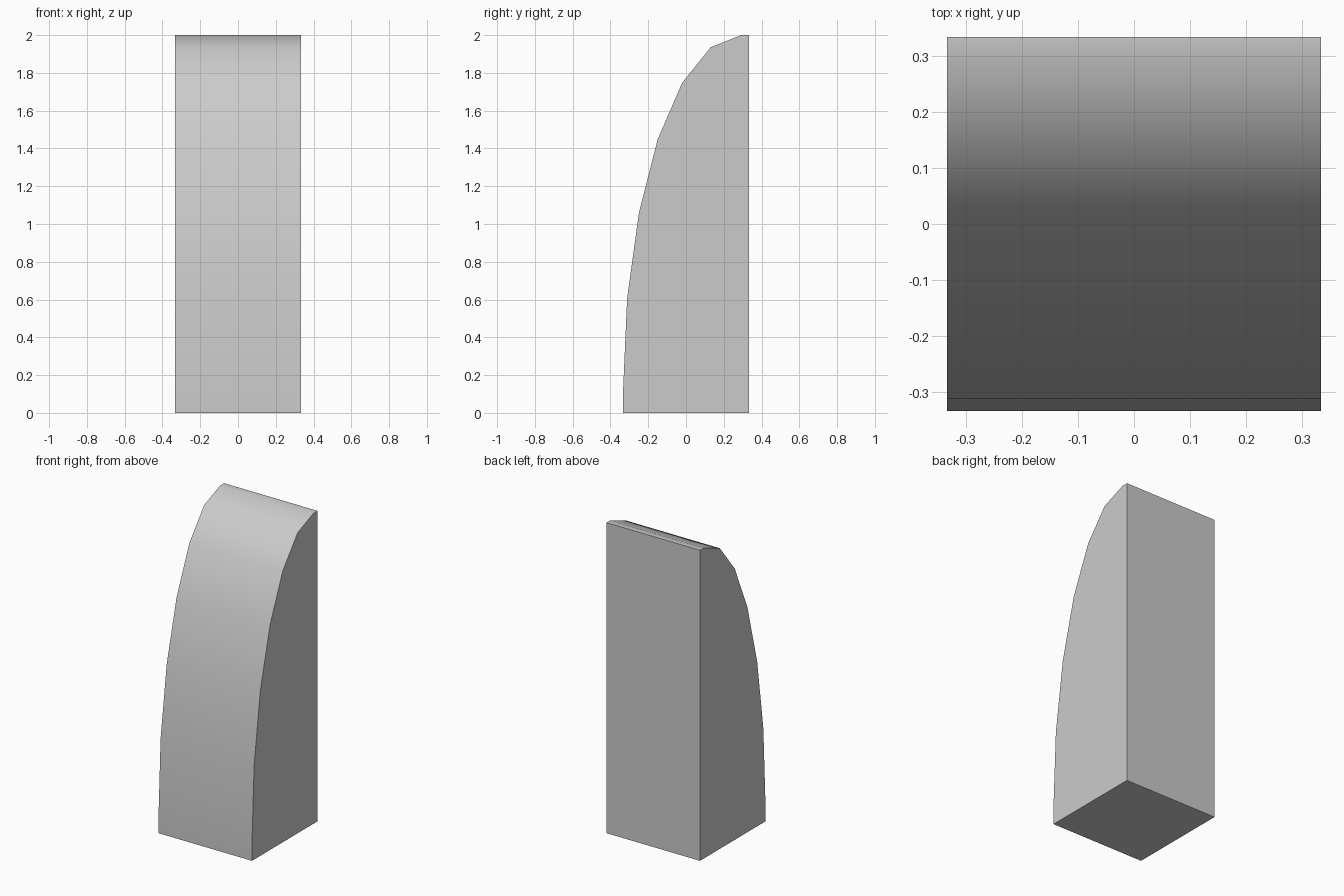
import bpy, bmesh, math

if "Cube" in bpy.data.objects:
    bpy.data.objects.remove(bpy.data.objects["Cube"])

HALF = 0.333                 # half width and half depth
CY, CZ = 0.293, 0.12         # centre of the elliptical front curve
RY, RZ = CY + HALF, 2 - CZ

# side profile: flat base and back, six-step curved front
profile = [(HALF, 0), (-HALF, 0)]
for i in range(7):
    a = math.radians(15 * i)
    profile.append((CY - RY * math.cos(a), CZ + RZ * math.sin(a)))
profile.append((HALF, 2))

# extrude the profile across the width
bm = bmesh.new()
side = bm.faces.new([bm.verts.new((-HALF, y, z)) for y, z in profile])
ext = bmesh.ops.extrude_face_region(bm, geom=[side], use_keep_orig=True)
bmesh.ops.translate(bm, vec=(2 * HALF, 0, 0),
                    verts=[g for g in ext["geom"] if isinstance(g, bmesh.types.BMVert)])
bmesh.ops.recalc_face_normals(bm, faces=bm.faces[:])

mesh = bpy.data.meshes.new("curved_block")
bm.to_mesh(mesh)
bm.free()
block = bpy.data.objects.new("curved_block", mesh)
bpy.context.collection.objects.link(block)

# smooth curved front, sharp sides, base and back
bpy.context.view_layer.objects.active = block
block.select_set(True)
bpy.ops.object.shade_smooth_by_angle(angle=math.radians(40))
